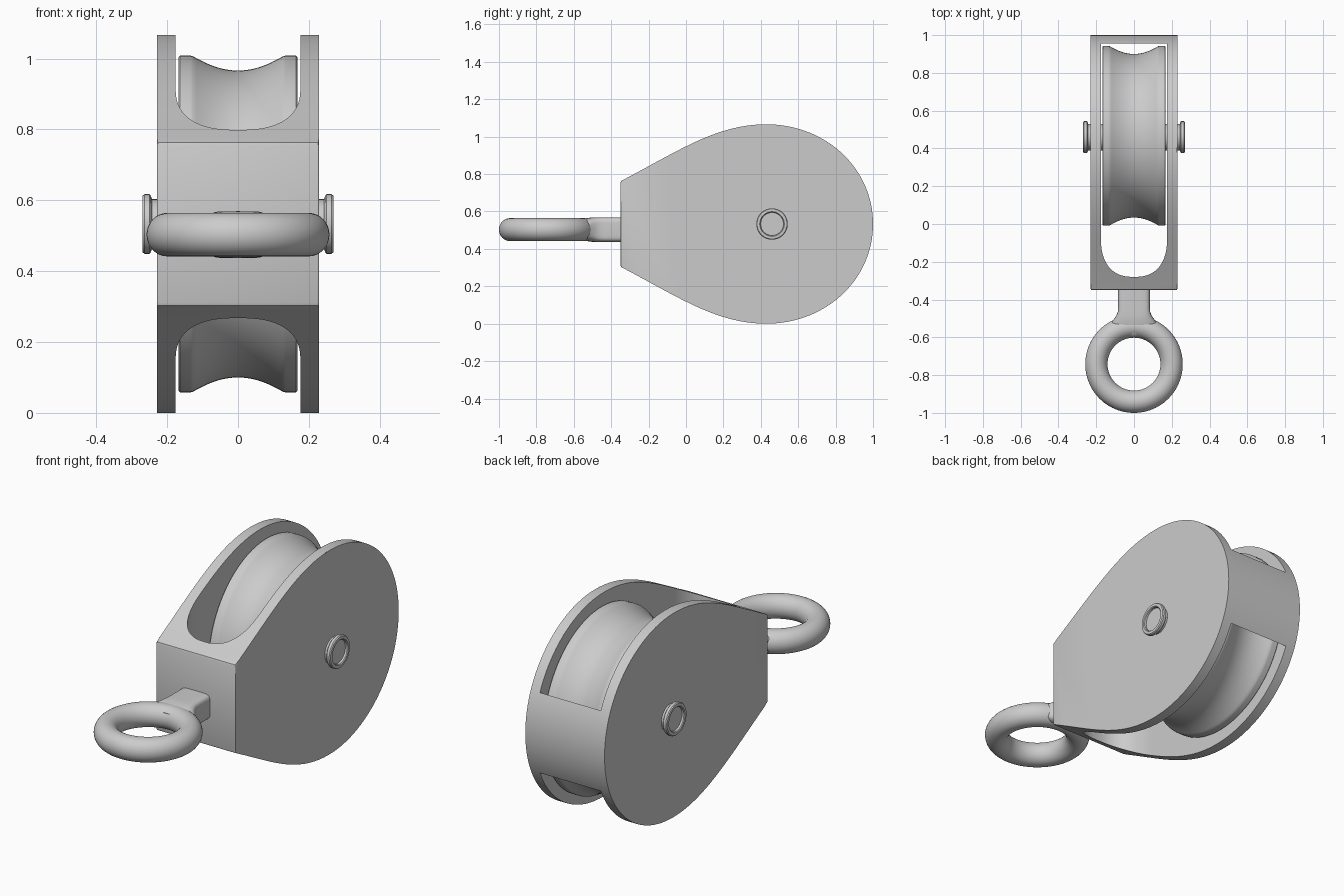
import bpy, bmesh
from math import sin, cos, pi, radians, copysign
from mathutils import Vector
from mathutils.geometry import interpolate_bezier

if "Cube" in bpy.data.objects:
    bpy.data.objects.remove(bpy.data.objects["Cube"])

CZ = 0.533           # axle / housing mid height
AXLE_Y = 0.467


def finish(bm, name, angle=30):
    bmesh.ops.recalc_face_normals(bm, faces=bm.faces)
    me = bpy.data.meshes.new(name)
    bm.to_mesh(me)
    bm.free()
    ob = bpy.data.objects.new(name, me)
    bpy.context.collection.objects.link(ob)
    smooth(ob, angle)
    return ob


def smooth(ob, angle=30):
    bpy.ops.object.select_all(action='DESELECT')
    ob.select_set(True)
    bpy.context.view_layer.objects.active = ob
    bpy.ops.object.shade_smooth_by_angle(angle=radians(angle))


def loft(rings, closed=False, caps=True):
    """Skin a list of point rings into a bmesh."""
    bm = bmesh.new()
    vs = [[bm.verts.new(p) for p in r] for r in rings]
    n = len(vs[0])
    pairs = list(zip(vs, vs[1:])) + ([(vs[-1], vs[0])] if closed else [])
    for a, b in pairs:
        for i in range(n):
            j = (i + 1) % n
            bm.faces.new((a[i], a[j], b[j], b[i]))
    if caps and not closed:
        bm.faces.new(vs[0])
        bm.faces.new(vs[-1])
    return bm


def lathe_x(profile, name, y=AXLE_Y, n=96):
    """Revolve (x, radius) points about the axle."""
    rings = [[(x, y + r * cos(2 * pi * i / n), CZ + r * sin(2 * pi * i / n))
              for i in range(n)] for x, r in profile]
    return finish(loft(rings), name)


def superellipse(a, b, e, n):
    out = []
    for i in range(n):
        c, s = cos(2 * pi * i / n), sin(2 * pi * i / n)
        out.append((copysign(abs(c) ** (2 / e), c) * a, copysign(abs(s) ** (2 / e), s) * b))
    return out


# Housing: teardrop outline extruded across x, with softened outer edges
def bez(*p):
    return [tuple(v[:2]) for v in interpolate_bezier(*[Vector((a, b, 0)) for a, b in p], 32)]

upper = bez((-.347, .23), (-.05, .385), (.16, .533), (.43, .533))
upper += bez((.43, .533), (.745, .533), (1, .3), (1, 0))[1:]
outline = [(-.35, .222)] + upper
outline += [(y, -h) for y, h in reversed(outline) if h > 1e-5]
bm = loft([[(x, y, CZ + h) for y, h in outline] for x in (-.229, .229)])
rim = [e for e in bm.edges if abs(e.verts[0].co.x - e.verts[1].co.x) < 1e-6]
bmesh.ops.bevel(bm, geom=rim, offset=.006, segments=3, profile=.5, affect='EDGES')
housing = finish(bm, "housing")

# Vertical slot with a rounded front end
slot = [(.176, .955), (-.176, .955)]
for i in range(41):
    a = pi + pi * i / 40
    c, s = cos(a), sin(a)
    slot.append((copysign(abs(c) ** .8, c) * .176, -.06 - abs(s) ** .8 * .22))
cutter = finish(loft([[(x, y, z) for x, y in slot] for z in (-.2, 1.3)]), "slot_cutter")
mod = housing.modifiers.new("slot", 'BOOLEAN')
mod.operation, mod.solver, mod.object = 'DIFFERENCE', 'EXACT', cutter
smooth(housing)
bpy.ops.object.modifier_apply(modifier=mod.name)
bpy.data.objects.remove(cutter)
smooth(housing)

# Grooved wheel
groove = []
for i in range(25):
    t = -1 + i / 12
    groove.append((.128 * t, .433 + .041 * (1 - cos(t * .95)) / (1 - cos(.95))))
lathe_x([(-.168, .1), (-.168, .470), (-.164, .475), (-.134, .475)] + groove
        + [(.134, .475), (.164, .475), (.168, .470), (.168, .1)], "wheel", n=128)

# Axle with a flanged, dished head at each end
half = [(.226, .07), (.243, .07), (.246, .08), (.25, .084), (.264, .084),
        (.269, .08), (.27, .075), (.27, .066), (.266, .062), (.256, .061)]
lathe_x([(-x, r) for x, r in reversed(half)] + half, "axle", y=.46, n=64)

# Eye ring lying flat in front
EY, EZ, R, r = -.742, .503, .199, .059
rings = []
for i in range(96):
    a = 2 * pi * i / 96
    rings.append([((R + r * cos(b)) * cos(a), EY + (R + r * cos(b)) * sin(a), EZ + 1.04 * r * sin(b))
                  for b in (2 * pi * k / 32 for k in range(32))])
finish(loft(rings, closed=True), "eye_ring")

# Shank joining the eye to the housing: (y, half width, half height, squareness)
secs = [(-.33, .084, .066, 6), (-.44, .084, .066, 6), (-.465, .086, .066, 5.5),
        (-.485, .094, .066, 4.5), (-.505, .107, .065, 3.5), (-.525, .123, .062, 3),
        (-.55, .125, .058, 2.6), (-.575, .11, .052, 2.3), (-.59, .08, .04, 2)]
finish(loft([[(x, y, EZ + z) for x, z in superellipse(a, b, e, 48)]
             for y, a, b, e in secs]), "eye_shank", 40)
